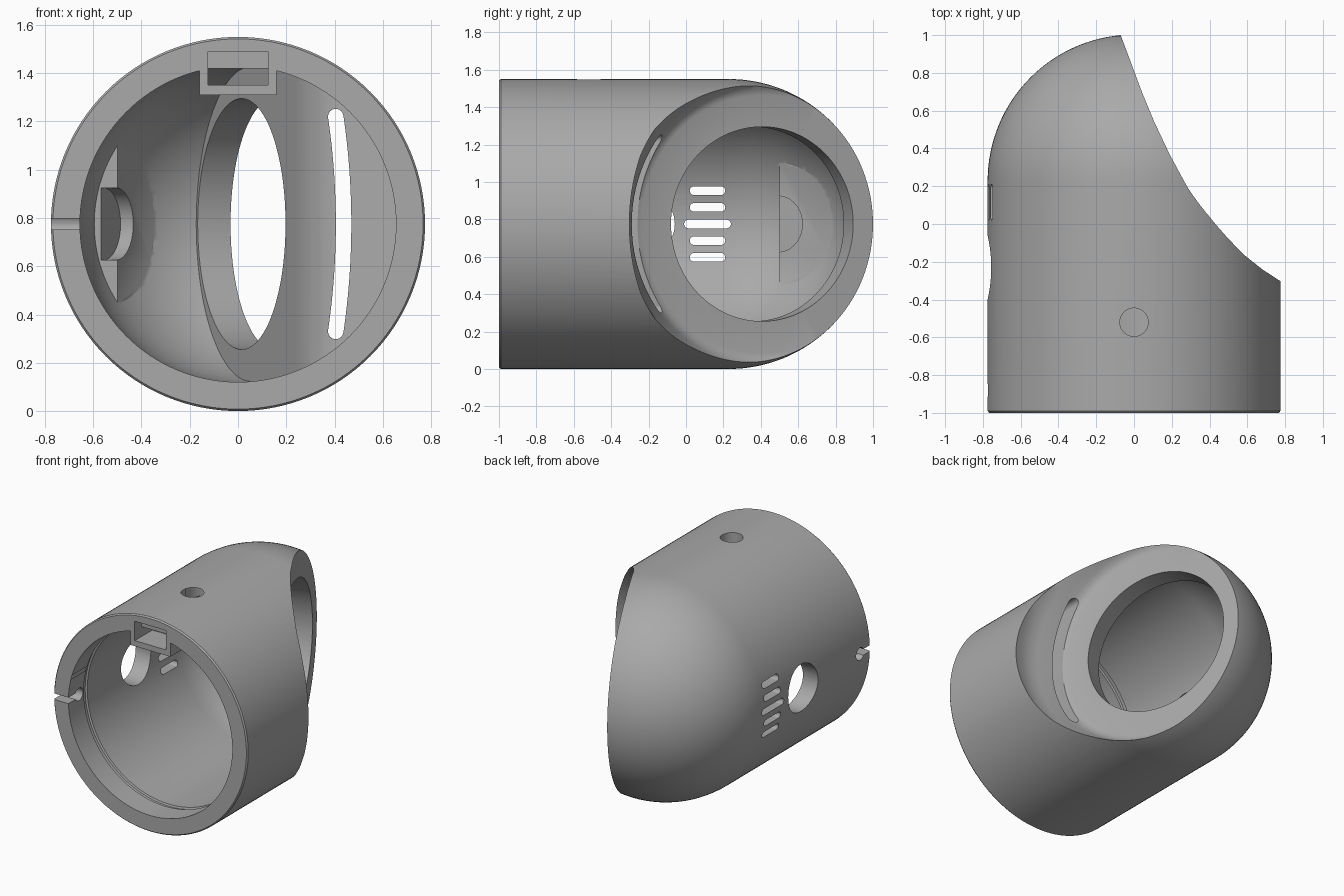
import bpy, bmesh
from math import sin, cos, pi, asin
from mathutils import Matrix, Vector

if "Cube" in bpy.data.objects:
    bpy.data.objects.remove(bpy.data.objects["Cube"], do_unlink=True)

X, Y, Z = Vector((1, 0, 0)), Vector((0, 1, 0)), Vector((0, 0, 1))
MID = 0.775                                    # height of the main axis
N = Vector((0.937, 0.35, 0)).normalized()      # lens axis
T = Vector((N.y, -N.x, 0))                     # along the lens face
LENS = Vector((0.151, 0.407, MID))


def frame(origin, ux, uy):
    m = Matrix((ux, uy, ux.cross(uy))).transposed().to_4x4()
    m.translation = origin
    return m


def finish(name, bm, matrix):
    bmesh.ops.transform(bm, matrix=matrix, verts=bm.verts)
    bmesh.ops.recalc_face_normals(bm, faces=bm.faces)
    mesh = bpy.data.meshes.new(name)
    bm.to_mesh(mesh)
    bm.free()
    ob = bpy.data.objects.new(name, mesh)
    bpy.context.collection.objects.link(ob)
    return ob


def lathe(name, profile, matrix, steps=128):
    """Revolve (radius, height) points round the local z axis."""
    bm = bmesh.new()
    vs = [bm.verts.new((r, 0, h)) for r, h in profile]
    es = [bm.edges.new(p) for p in zip(vs, vs[1:])]
    bmesh.ops.spin(bm, geom=vs + es, cent=(0, 0, 0), axis=(0, 0, 1),
                   angle=2 * pi, steps=steps, use_duplicate=False)
    bmesh.ops.remove_doubles(bm, verts=bm.verts, dist=0.0001)
    return finish(name, bm, matrix)


def prism(name, points, depth, matrix):
    """Extrude a local xy outline along local z."""
    bm = bmesh.new()
    face = bm.faces.new([bm.verts.new((a, b, 0)) for a, b in points])
    ext = bmesh.ops.extrude_face_region(bm, geom=[face])
    moved = [v for v in ext["geom"] if isinstance(v, bmesh.types.BMVert)]
    bmesh.ops.translate(bm, verts=moved, vec=(0, 0, depth))
    return finish(name, bm, matrix)


def arc(cx, cy, r, start, end, n):
    return [(cx + r * cos(start + (end - start) * i / n),
             cy + r * sin(start + (end - start) * i / n)) for i in range(n + 1)]


def circle(cx, cy, r, n=64):
    return arc(cx, cy, r, 0, 2 * pi, n)[:-1]


def stadium(cx, cy, half, r):
    return (arc(cx + half - r, cy, r, -pi / 2, pi / 2, 12)
            + arc(cx - half + r, cy, r, pi / 2, 1.5 * pi, 12))


def box(name, x0, x1, y0, y1, z0, z1):
    return prism(name, [(x0, y0), (x1, y0), (x1, y1), (x0, y1)], z1 - z0,
                 frame(Z * z0, X, Y))


def cut(target, cutter, op="DIFFERENCE"):
    mod = target.modifiers.new("cut", "BOOLEAN")
    mod.operation, mod.object, mod.solver = op, cutter, "EXACT"
    bpy.context.view_layer.objects.active = target
    bpy.ops.object.modifier_apply(modifier=mod.name)
    bpy.data.objects.remove(cutter, do_unlink=True)


# Outer shell: tube with a round dome at the back
along_y = frame(Z * MID, Z, X)
dome_y = 0.228
shell = lathe("camera_housing",
              [(0, -1), (0.767, -1), (0.775, -0.99)]
              + arc(0, dome_y, 0.775, 0, pi / 2, 32)[:-1] + [(0, dome_y + 0.775)], along_y)

# Slanted lens face with a curved wall rising round it
lens_frame = frame(LENS, Z, T)
cut(shell, lathe("lens_face_cutter",
                 [(0, 0), (0.69, 0), (0.715, 0.006), (0.74, 0.022), (0.762, 0.05),
                  (0.79, 0.1), (0.825, 0.155), (0.855, 0.205), (0.875, 0.27),
                  (0.885, 0.35), (0.9, 1.2), (0, 1.2)], lens_frame))

# Hollow inside: bore with a thin groove and a round end
cavity = lathe("cavity",
               [(0, -1.1), (0.655, -1.1), (0.655, -0.825), (0.668, -0.82),
                (0.668, -0.79), (0.655, -0.785)]
               + arc(0, dome_y, 0.655, 0, pi / 2, 32)[:-1] + [(0, dome_y + 0.655)], along_y)

# Wall behind the lens face
wall = [(-0.335, 1.293), (0.228, -0.214), (0.245, -0.26), (0.268, -0.31), (0.30, -0.36),
        (0.34, -0.397), (0.39, -0.423), (0.45, -0.443), (0.9, -0.56), (0.9, 1.3)]
cut(cavity, prism("lens_wall", wall, 2, frame(Z * -0.2, X, Y)))

# Slanted boss on the dome's inside with a round pocket
boss = prism("boss", [(-0.5, 0.5), (-0.3, 0.87), (-0.3, 1), (-0.9, 1), (-0.9, 0.5)],
             1.0, frame(Z * 0.275, X, Y))
side = Vector((0.475, 0.88, 0)).normalized()
facing = side.cross(Z)
cut(boss, prism("boss_pocket", circle(0, 0, 0.15), 0.3,
                frame(Vector((-0.505, 0.49, MID)) - facing * 0.06, side, Z)))
cut(cavity, boss)

# Clip bracket under the top of the front rim
cut(cavity, box("bracket", -0.16, 0.16, -1, -0.8, 1.31, 1.7))
cut(shell, cavity)
cut(shell, box("bracket_channel", -0.125, 0.125, -1.1, -0.7, 1.35, 1.42))
cut(shell, box("bracket_pocket", -0.125, 0.125, -1.1, -0.92, 1.35, 1.49))

# Lens opening
cut(shell, prism("lens_hole", circle(0, 0, 0.52, 96), 0.6,
                 frame(LENS - N * 0.3, Z, T)))

# Curved slot beside the lens
R, w = 3.06, 0.032
sweep = asin(0.445 / R)
cx = 0.4375 - R
tip = Vector((cx + R * cos(sweep), R * sin(sweep)))
slot = (arc(cx, 0, R + w, -sweep, sweep, 24)
        + arc(tip.x, tip.y, w, sweep, sweep + pi, 10)[1:-1]
        + arc(cx, 0, R - w, sweep, -sweep, 24)
        + arc(tip.x, -tip.y, w, pi - sweep, 2 * pi - sweep, 10)[1:-1])
cut(shell, prism("curved_slot", slot, 0.8, frame(Vector((0, 0.2, MID)), X, Z)))

# Side openings: cable hole, five vents, rim slit with round end
side_frame = frame(X * -1, Y, Z)
cut(shell, prism("cable_hole", circle(-0.23, MID, 0.17), 0.6, side_frame))
for i in range(-2, 3):
    half = 0.095 if i else 0.125
    cut(shell, prism("vent", stadium(0.115, MID + i * 0.089, half, 0.023), 0.6, side_frame))
cut(shell, box("rim_slit", -1, -0.5, -1.1, -0.88, 0.753, 0.797))
cut(shell, prism("slit_end", circle(-0.88, MID, 0.045, 32), 0.5, side_frame))

# Keyhole on top
top_frame = frame(Z * 1.25, X, Y)
for y, r in ((-0.405, 0.115), (-0.52, 0.075)):
    cut(shell, prism("keyhole", circle(0, y, r), 0.5, top_frame))

# Material and shading
grey = bpy.data.materials.new("plain_grey")
grey.use_nodes = True
colour = (0.4, 0.4, 0.4, 1)
grey.diffuse_color = colour
grey.node_tree.nodes["Principled BSDF"].inputs["Base Color"].default_value = colour
shell.data.materials.clear()
shell.data.materials.append(grey)
for poly in shell.data.polygons:
    poly.material_index = 0
bpy.ops.object.select_all(action="DESELECT")
shell.select_set(True)
bpy.context.view_layer.objects.active = shell
bpy.ops.object.shade_smooth_by_angle(angle=pi / 6)
